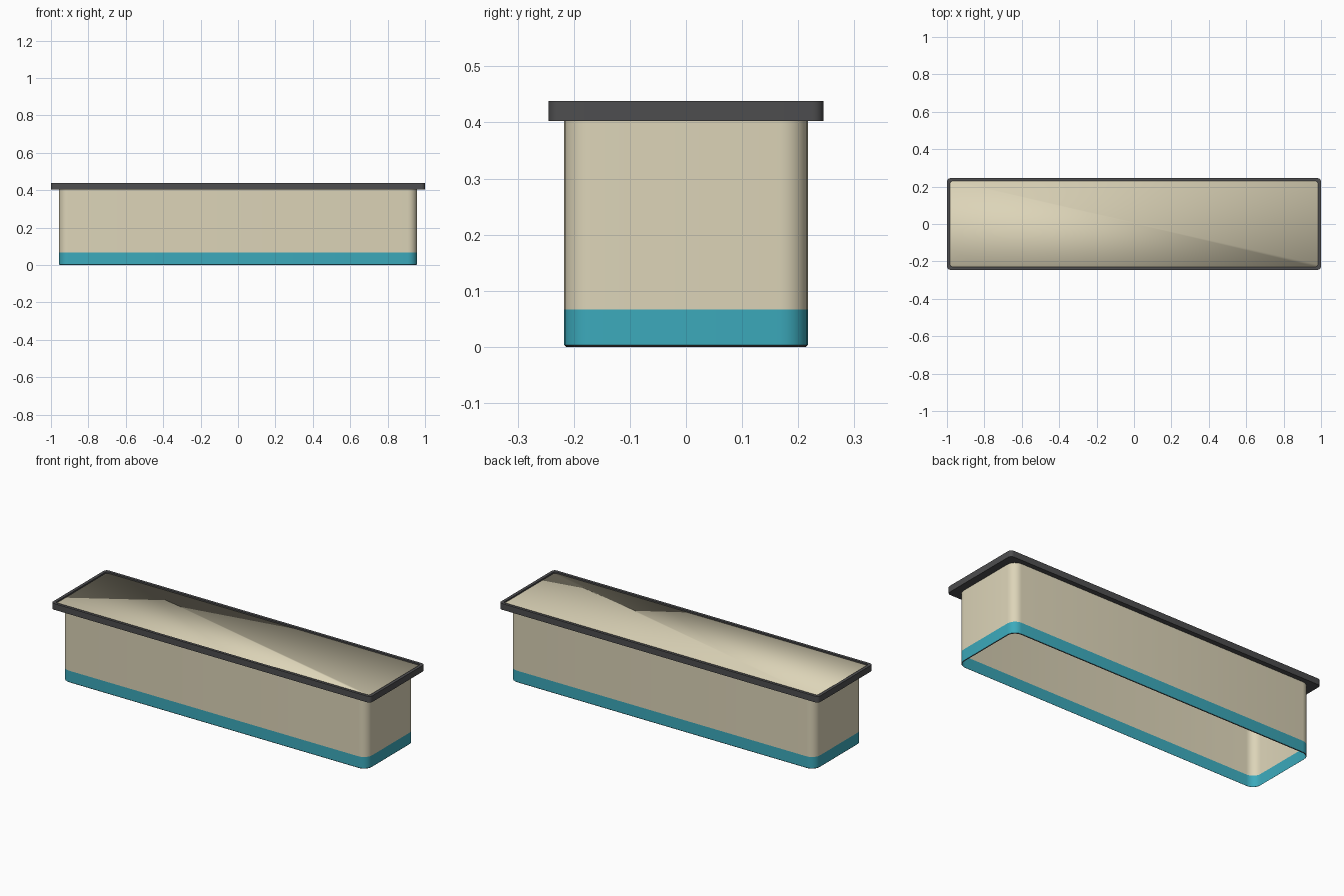
import bpy, bmesh, math

if "Cube" in bpy.data.objects:
    bpy.data.objects.remove(bpy.data.objects["Cube"])


def material(name, rgb):
    m = bpy.data.materials.new(name)
    m.diffuse_color = (*rgb, 1)
    m.use_nodes = True
    m.node_tree.nodes["Principled BSDF"].inputs["Base Color"].default_value = m.diffuse_color
    return m


BEIGE = material("beige", (0.72, 0.66, 0.48))
TEAL = material("teal", (0.045, 0.40, 0.50))
DARK = material("dark_grey", (0.075, 0.075, 0.078))


def rounded_rect(hx, hy, r, seg=6):
    """Counter-clockwise outline of a rounded rectangle."""
    pts = []
    for i, (sx, sy) in enumerate([(1, 1), (-1, 1), (-1, -1), (1, -1)]):
        for k in range(seg + 1):
            a = math.radians(90 * (i + k / seg))
            pts.append((sx * (hx - r) + r * math.cos(a), sy * (hy - r) + r * math.sin(a)))
    return pts


def loft(name, sections, mats, cap=False):
    """Skin stacked sections (half x, half y, radius, z); mats gives one material per band."""
    bm = bmesh.new()
    loops = [[bm.verts.new((x, y, z)) for x, y in rounded_rect(hx, hy, r)]
             for hx, hy, r, z in sections]
    slots = list(dict.fromkeys(mats))
    n = len(loops[0])
    for lo, hi, mat in zip(loops, loops[1:], mats):
        for i in range(n):
            j = (i + 1) % n
            f = bm.faces.new((lo[i], lo[j], hi[j], hi[i]))
            f.material_index = slots.index(mat)
    if cap:
        bm.faces.new(loops[-1])
    me = bpy.data.meshes.new(name)
    bm.to_mesh(me)
    bm.free()
    for m in slots:
        me.materials.append(m)
    ob = bpy.data.objects.new(name, me)
    bpy.context.collection.objects.link(ob)
    return ob


def smooth(ob, degrees):
    bpy.ops.object.select_all(action='DESELECT')
    ob.select_set(True)
    bpy.context.view_layer.objects.active = ob
    bpy.ops.object.shade_smooth_by_angle(angle=math.radians(degrees))


# Thin walled body, open underneath, with a teal base band and tiny dark lip
body = loft("body_walls", [
    (0.954, 0.214, 0.047, 0.0),
    (0.957, 0.217, 0.05, 0.003),
    (0.957, 0.217, 0.05, 0.067),
    (0.957, 0.217, 0.05, 0.41),
], [DARK, TEAL, BEIGE])
smooth(body, 30)

# Overhanging rim: underside, outer face, top, inner face
rim = loft("rim", [
    (0.955, 0.215, 0.048, 0.403),
    (1.0, 0.245, 0.02, 0.403),
    (1.0, 0.245, 0.02, 0.438),
    (0.983, 0.229, 0.012, 0.438),
    (0.983, 0.229, 0.012, 0.422),
], [DARK] * 4)
smooth(rim, 30)

# Top panel inside the rim, softly shaded towards its hidden skirt
panel = loft("top_panel", [
    (0.986, 0.232, 0.015, 0.424),
    (0.986, 0.232, 0.015, 0.43),
], [BEIGE], cap=True)
smooth(panel, 120)
